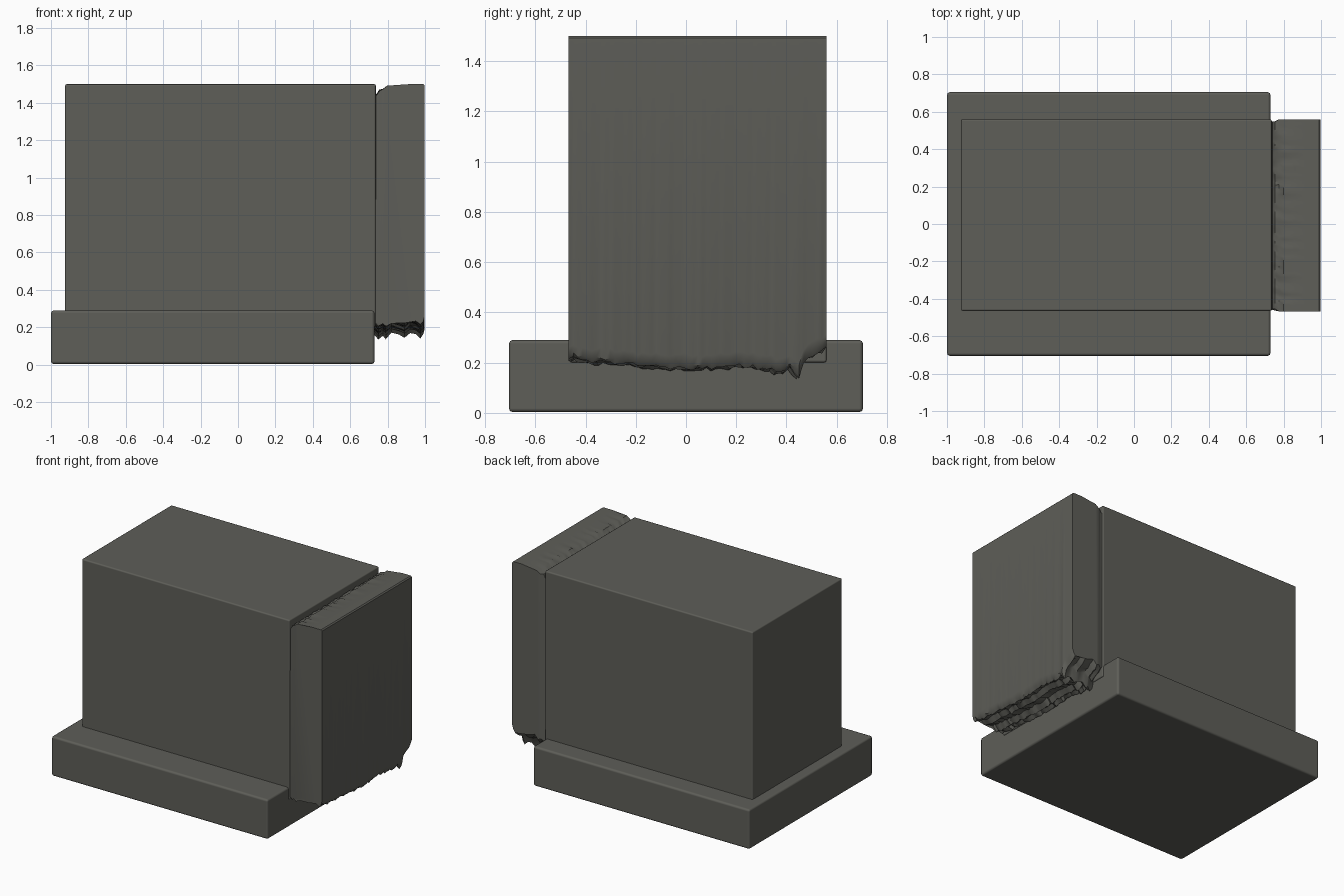
import bpy, bmesh, math, random

random.seed(4)
old = bpy.data.objects.get("Cube")
if old:
    bpy.data.objects.remove(old, do_unlink=True)

# One weathered dark stone colour
stone = bpy.data.materials.new("dark_stone")
stone.use_nodes = True
COLOUR = (0.112, 0.112, 0.098, 1)
stone.diffuse_color = COLOUR
bsdf = stone.node_tree.nodes["Principled BSDF"]
bsdf.inputs["Base Color"].default_value = COLOUR
bsdf.inputs["Roughness"].default_value = 0.9


def make_object(name, bm, bevel=0):
    bmesh.ops.recalc_face_normals(bm, faces=bm.faces)
    mesh = bpy.data.meshes.new(name)
    bm.to_mesh(mesh)
    bm.free()
    mesh.materials.append(stone)
    ob = bpy.data.objects.new(name, mesh)
    bpy.context.collection.objects.link(ob)
    bpy.ops.object.select_all(action='DESELECT')
    ob.select_set(True)
    bpy.context.view_layer.objects.active = ob
    bpy.ops.object.shade_smooth_by_angle(angle=math.radians(35))
    if bevel:
        mod = ob.modifiers.new("soft_edges", 'BEVEL')
        mod.width = bevel
        mod.segments = 2
        mod.harden_normals = True
    return ob


def box(name, low, high, bevel):
    bm = bmesh.new()
    bmesh.ops.create_cube(bm, size=1)
    for v in bm.verts:
        v.co = [lo if c < 0 else hi for c, lo, hi in zip(v.co, low, high)]
    return make_object(name, bm, bevel)


def interpolate(points, t):
    for (a, za), (b, zb) in zip(points, points[1:]):
        if t <= b:
            return za + (zb - za) * max(0, t - a) / (b - a)
    return points[-1][1]


# Plinth and main block
box("plinth", (-1, -0.705, 0.003), (0.73, 0.705, 0.29), 0.015)
box("main_block", (-0.925, -0.465, 0.2), (0.737, 0.56, 1.5), 0.01)

# Cracked end slab: ragged underside and a sunken seam against the block
FRONT, BACK, STEPS = -0.467, 0.56, 56
under = [(-0.47, 0.21), (-0.35, 0.195), (-0.2, 0.18), (0, 0.168), (0.2, 0.178),
         (0.32, 0.17), (0.37, 0.155), (0.42, 0.172), (0.45, 0.135),
         (0.475, 0.215), (0.54, 0.235), (0.56, 0.26)]
ridges = [(0.72, 0.04), (0.75, 0.0), (0.775, 0.02), (0.79, 0.005), (0.82, 0.045),
          (0.86, 0.03), (0.89, 0.015), (0.92, 0.045), (0.95, 0.035),
          (0.975, 0.01), (0.99, 0.03), (0.998, 0.07)]
crown = [(0.72, 1.48), (0.74, 1.44), (0.755, 1.465), (0.775, 1.47), (0.8, 1.488),
         (0.86, 1.492), (0.92, 1.5), (0.99, 1.5), (0.998, 1.492)]

bm = bmesh.new()
rings = []
for i in range(STEPS + 1):
    y = FRONT + (BACK - FRONT) * i / STEPS
    wave = random.uniform(-0.006, 0.006)
    ring = []
    for points, is_top in ((ridges, False), (list(reversed(crown)), True)):
        for x, h in points:
            inset = 0.012 if x < 0.77 else 0
            yy = min(max(y, FRONT + inset), BACK - inset)
            if i not in (0, STEPS):
                yy = y * (1 - inset * 2)
            chip = random.uniform(-0.006, 0.006)
            if is_top:
                z = h + (chip if x < 0.82 else 0)
            else:
                z = interpolate(under, y) + h * 0.85 + chip + wave
            ring.append(bm.verts.new((x, yy, z)))
    rings.append(ring)
for a, b in zip(rings, rings[1:]):
    for j in range(len(a)):
        k = (j + 1) % len(a)
        bm.faces.new((a[j], a[k], b[k], b[j]))
caps = [bm.faces.new(rings[0]), bm.faces.new(rings[-1])]
bmesh.ops.triangulate(bm, faces=caps)
make_object("cracked_end_slab", bm)
